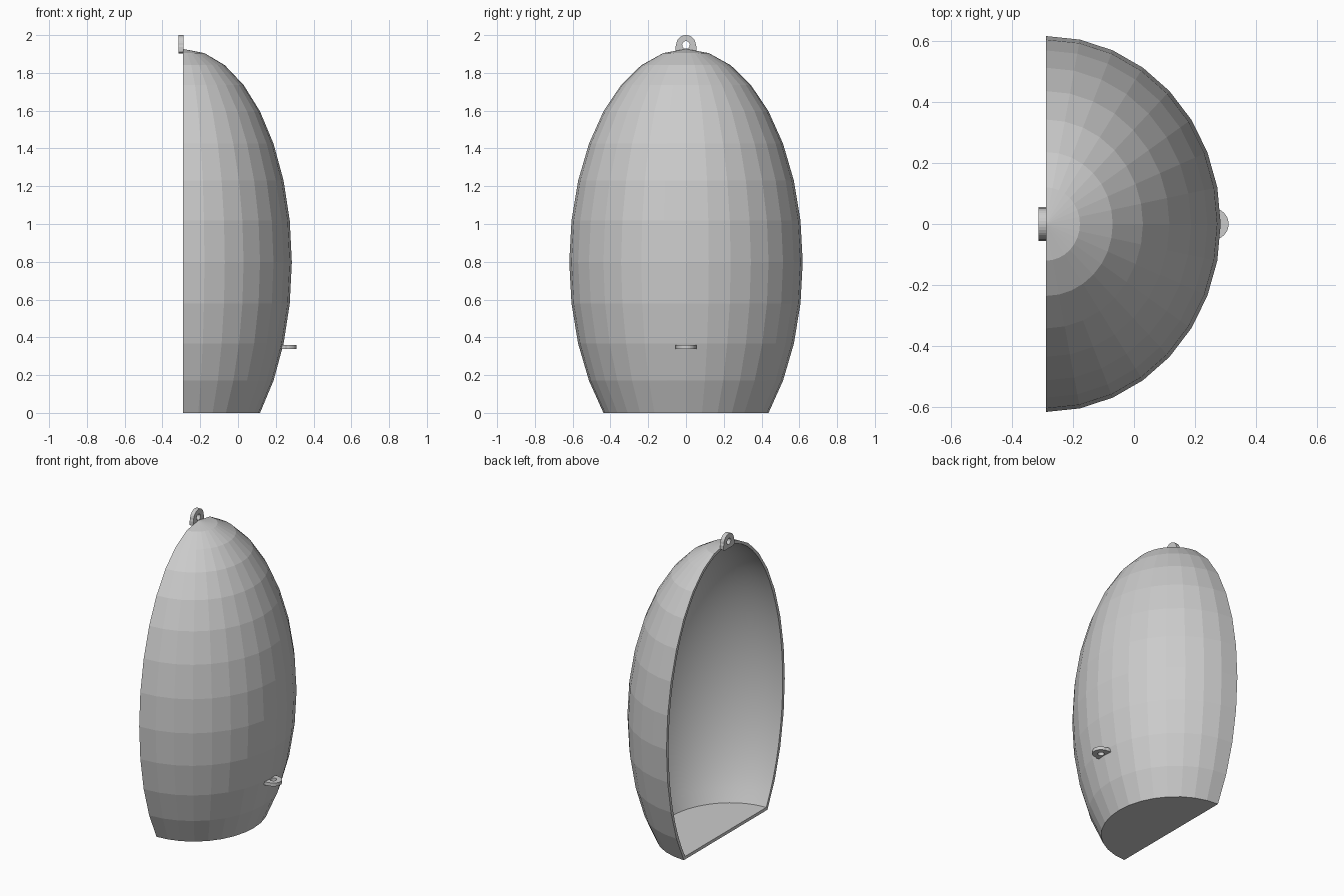
import bpy, bmesh
from math import sin, cos, asin, pi, radians
from mathutils import Vector

if "Cube" in bpy.data.objects:
    bpy.data.objects.remove(bpy.data.objects["Cube"])

BACK, MID = -0.29, 0.798      # open plane x, ellipsoid centre z


def finish(name, bm):
    bmesh.ops.recalc_face_normals(bm, faces=bm.faces)
    me = bpy.data.meshes.new(name)
    bm.to_mesh(me)
    bm.free()
    ob = bpy.data.objects.new(name, me)
    bpy.context.collection.objects.link(ob)
    return ob


def half_dome(bm, rx, ry, rz, z0, rings, segs, smooth):
    """Half ellipsoid wall cut flat at z0; returns its vertex rows and pole."""
    lat0 = asin((z0 - MID) / rz)
    rows = []
    for i in range(rings):
        lat = lat0 + (pi / 2 - lat0) * i / rings
        row = []
        for j in range(segs + 1):
            a = -pi / 2 + pi * j / segs
            row.append(bm.verts.new((BACK + rx * cos(lat) * cos(a),
                                     ry * cos(lat) * sin(a), MID + rz * sin(lat))))
        rows.append(row)
    pole = bm.verts.new((BACK, 0, MID + rz))
    for a, b in zip(rows, rows[1:]):
        for j in range(segs):
            bm.faces.new((a[j], a[j + 1], b[j + 1], b[j])).smooth = smooth
    for j in range(segs):
        bm.faces.new((rows[-1][j], rows[-1][j + 1], pole)).smooth = smooth
    centre = bm.verts.new((BACK, 0, rows[0][0].co.z))
    bm.faces.new(rows[0] + [centre])          # floor
    return rows, pole, centre


# Faceted outer shell, smooth hollow inside, flat rim joining them
T = 0.022
bm = bmesh.new()
RZ = MID / sin(radians(45))
out, out_pole, out_c = half_dome(bm, 0.575, 0.618, RZ, 0, 12, 16, False)
inn, inn_pole, inn_c = half_dome(bm, 0.575 - T, 0.618 - T, RZ - T, 0.02, 24, 32, True)
for side in (0, -1):
    outer = [out_c] + [r[side] for r in out] + [out_pole]
    inner = [inn_c] + [r[side] for r in inn] + [inn_pole]
    bm.faces.new(outer + inner[::-1])
finish("half_shell", bm)


def lug(name, place, thick):
    """Rounded tab with a hole; place maps (across, along, depth) to world."""
    bm = bmesh.new()
    n, loops = 32, []
    for w in (-thick / 2, thick / 2):
        outer, hole = [], []
        for i in range(n):
            a = 2 * pi * i / n
            c, s = cos(a), sin(a)
            r = 0.052
            if s < -1e-6:                      # squared-off root
                r = min(0.056 / max(abs(c), 1e-6), 0.045 / -s)
            outer.append(bm.verts.new(place(r * c, r * s, w)))
            hole.append(bm.verts.new(place(0.02 * c, 0.02 * s, w)))
        loops.append((outer, hole))
    (o0, h0), (o1, h1) = loops
    for p, q in ((o0, h0), (o1, h1), (o0, o1), (h0, h1)):
        for i in range(n):
            k = (i + 1) % n
            bm.faces.new((p[i], p[k], q[k], q[i]))
    finish(name, bm)


# Hanging lug on the rim top and small lug low on the curved wall
lug("top_lug", lambda u, v, w: Vector((-0.301 + w, u, 1.948 + v)), 0.026)
lug("lower_lug", lambda u, v, w: Vector((0.259 + v, u, 0.348 + w)), 0.022)
